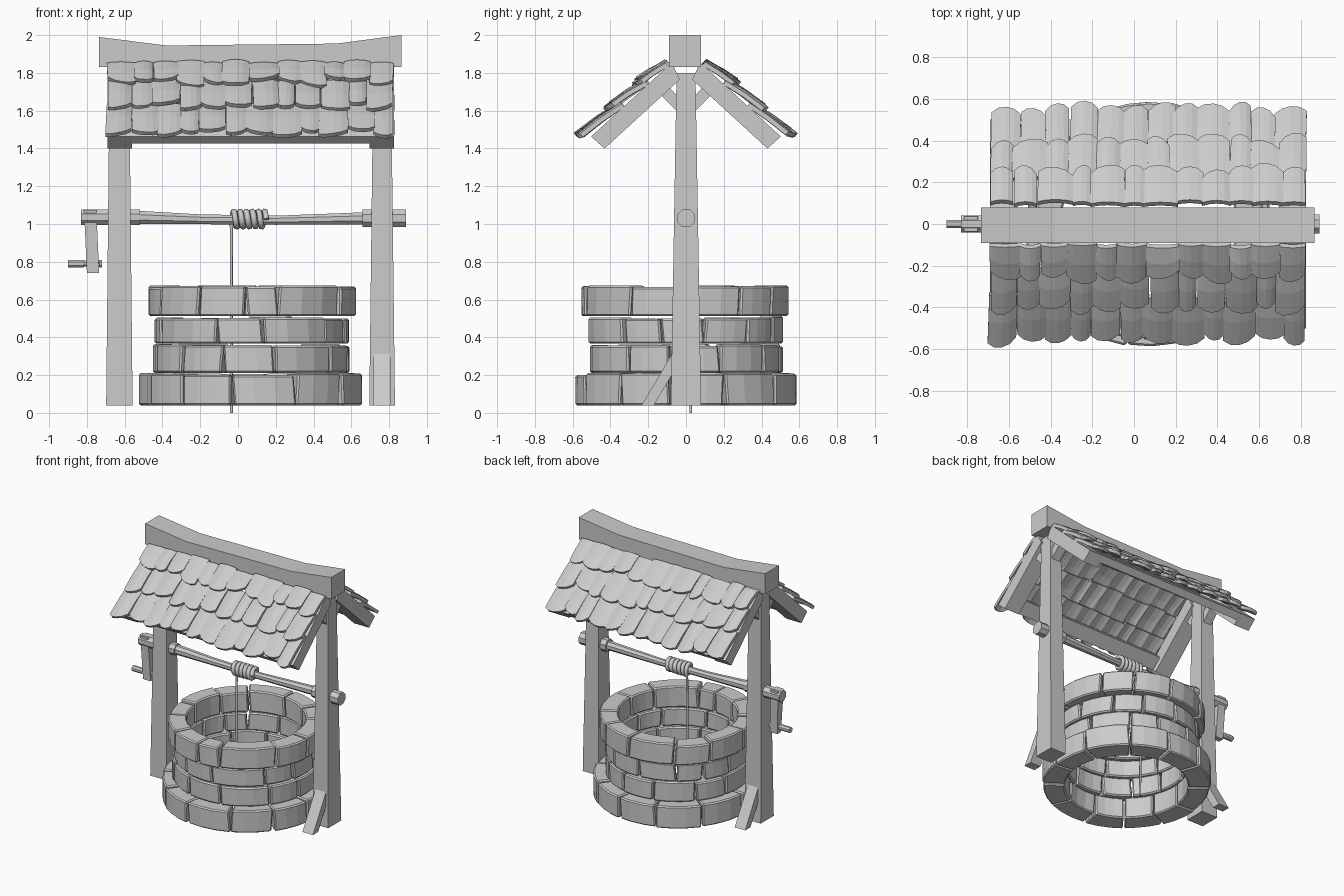
import bpy, bmesh, random
from math import sin, cos, pi, radians
from mathutils import Vector

random.seed(4)
R = random.uniform
if "Cube" in bpy.data.objects:
    bpy.data.objects.remove(bpy.data.objects["Cube"])

grey = bpy.data.materials.new("plain grey")
grey.use_nodes = True
COLOUR = (0.6, 0.6, 0.6, 1)
grey.diffuse_color = COLOUR
grey.node_tree.nodes["Principled BSDF"].inputs["Base Color"].default_value = COLOUR


def build(name, parts, bevel=0):
    """Make one object from parts; each part is a list of loops, lofted and capped."""
    bm = bmesh.new()
    for loops in parts:
        rings = [[bm.verts.new(p) for p in loop] for loop in loops]
        n = len(rings[0])
        for a, b in zip(rings, rings[1:]):
            for i in range(n):
                j = (i + 1) % n
                bm.faces.new((a[i], a[j], b[j], b[i]))
        bm.faces.new(rings[0][::-1])
        bm.faces.new(rings[-1])
    bmesh.ops.recalc_face_normals(bm, faces=bm.faces)
    me = bpy.data.meshes.new(name)
    bm.to_mesh(me)
    bm.free()
    me.materials.append(grey)
    ob = bpy.data.objects.new(name, me)
    bpy.context.collection.objects.link(ob)
    if bevel:
        mod = ob.modifiers.new("worn edges", "BEVEL")
        mod.width, mod.segments = bevel, 1
        mod.limit_method, mod.angle_limit = "ANGLE", radians(40)
    return ob


def rect_z(x0, x1, y0, y1, z):
    return [(x0, y0, z), (x1, y0, z), (x1, y1, z), (x0, y1, z)]


def rect_x(x, y0, y1, z0, z1):
    return [(x, y0, z0), (x, y1, z0), (x, y1, z1), (x, y0, z1)]


def slab_x(x0, x1, outline):
    """Loops for a (y, z) outline extruded along x."""
    return [[(x, y, z) for y, z in outline] for x in (x0, x1)]


def rod(stations, sides=8):
    """Loops of a rod along x; stations are (x, z, radius)."""
    return [[(x, r * cos(2 * pi * (i + .5) / sides), z + r * sin(2 * pi * (i + .5) / sides))
             for i in range(sides)] for x, z, r in stations]


# Stone rings: z range, inner and outer radius, joint angles seen from the front
WELL_X = 0.07
RINGS = [("base_stones", .04, .205, .435, .59, (-38, -10, 24, 54)),
         ("lower_stones", .212, .36, .425, .515, (-45, -17, 14, 54)),
         ("upper_stones", .367, .505, .425, .515, (-70, -21, 7, 50)),
         ("rim_stones", .512, .668, .42, .55, (-30, -3, 15, 58))]
for name, z0, z1, ri, ro, front in RINGS:
    rest = 360 - front[-1] + front[0]
    joints = list(front)
    for k in range(1, 9):
        joints.append(front[-1] + rest * k / 9 + R(-4, 4))
    joints.append(front[0] + 360)
    bricks = []
    for a, b in zip(joints, joints[1:]):
        gap, out, top, lean = .6, R(-.008, .008), R(-.008, .008), R(-.8, .8)
        loops = []
        for k in range(4):
            t = a + gap + (b - a - 2 * gap) * k / 3
            loop = []
            for r, z, s in ((ri, z0, -1), (ro + out, z0, -1),
                            (ro + out, z1 + top, 1), (ri, z1 + top, 1)):
                w = radians(t + s * lean)
                loop.append((WELL_X + r * sin(w), -r * cos(w), z))
            loops.append(loop)
        bricks.append(loops)
    build(name, bricks, .009)

# Tapered posts, foot braces and knee braces, turned half way round for the other side
for side, x, w0, w1 in (("right", -.628, .07, .052), ("left", .763, .068, .047)):
    build(side + "_post", [[rect_z(x - w0, x + w0, -.08, .08, .04),
                            rect_z(x - w1, x + w1, -.05, .05, 1.80)]])
    s = 1 if side == "right" else -1
    foot = [(.17 * s, .04), (.235 * s, .04), (.07 * s, .32), (.07 * s, .21)]
    build(side + "_foot_brace", [slab_x(x - .045, x + .045, foot)])
    for way, d in (("back", 1), ("front", -1)):
        knee = [(.04 * d, 1.59), (.04 * d, 1.67), (.13 * d, 1.77), (.17 * d, 1.72)]
        build(side + "_knee_brace_" + way, [slab_x(x - .035, x + .035, knee)])

# Sagging ridge beam
build("ridge_beam", [[rect_x(x, -.09, .08, z0, z1) for x, z0, z1 in
                      ((-.735, 1.83, 1.99), (-.38, 1.835, 1.945),
                       (.52, 1.835, 1.955), (.865, 1.83, 2.0))]])

# Roof: rafters, eave rail and three courses of shingles on each slope
DOWN, UP = Vector((.737, -.676)), Vector((.676, .737))


def slope(x, s, h, d):
    """Point on a roof slope: s down from the ridge, h above the deck, d = side."""
    p = Vector((.075, 1.855)) + DOWN * s + UP * h
    return (x, d * p.x, p.y)


def shingle(x, half, s0, s1, d):
    lift, arch, turn, skew = R(.025, .04), R(.008, .018), R(-.03, .03), R(-.02, .02)
    loops = []
    for u in (-1, -.55, 0, .55, 1):
        end = s1 - .03 * abs(u) ** 2.5 + skew * u
        high = arch * (1 - u * u)
        section = [(s0, high), ((s0 + end) / 2, high + lift * .65), (end, high + lift)]
        section += [(s, h - .024) for s, h in reversed(section)]
        loops.append([slope(x + half * u + turn * (s - s0), s, h + .02, d)
                      for s, h in section])
    return loops


for way, d in (("back", 1), ("front", -1)):
    rafters = []
    for x0, x1 in ((-.69, -.56), (.695, .825)):
        rafters.append([[slope(x, s, h, d) for s, h in
                         ((0, 0), (.58, 0), (.57, -.095), (.03, -.095))] for x in (x0, x1)])
    build(way + "_rafters", rafters)
    build(way + "_eave_rail", [[[slope(x, s, h, d) for s, h in
                                 ((.47, 0), (.578, 0), (.574, -.055), (.47, -.055))]
                                for x in (-.56, .695)]])
    tiles = []
    for s0, s1 in ((.02, .215), (.17, .41), (.35, .615)):
        edges = [-.69 + 1.51 * k / 12 for k in range(13)]
        edges = [e if k in (0, 12) else e + R(-.025, .025) for k, e in enumerate(edges)]
        for a, b in zip(edges, edges[1:]):
            tiles.append(shingle((a + b) / 2, (b - a) / 2 + R(-.003, .006),
                                 s0 + R(-.01, .01), s1 + R(-.025, .02), d))
    build(way + "_shingles", tiles)

# Windlass axle with thick ends
build("axle", [rod([(-.83, 1.035, .045), (-.52, 1.035, .045), (-.519, 1.035, .037),
                    (-.2, 1.025, .028), (.2, 1.02, .026), (.659, 1.03, .034),
                    (.66, 1.03, .05), (.89, 1.03, .05)])])

# Crank arm and handle
build("crank_arm", [[rect_z(-.80, -.735, -.022, .022, .74),
                     rect_z(-.815, -.75, -.035, .035, 1.075)]])
build("crank_handle", [rod([(-.90, .79, .022), (-.82, .79, .022), (-.81, .79, .017),
                            (-.735, .79, .017), (-.734, .79, .022), (-.72, .79, .022)])])

# Rope: hanging length, then coils round the axle
points = [(-.035, .025, 0, .5), (-.035, .035, .97, .5)]
TURNS, STEPS = 5.5, 10
for i in range(int(TURNS * STEPS) + 1):
    t = i / STEPS
    points.append((-.03 + .18 * t / TURNS, .042 * cos(2 * pi * t),
                   1.026 + .042 * sin(2 * pi * t), 1))
curve = bpy.data.curves.new("rope", "CURVE")
curve.dimensions = "3D"
curve.bevel_depth, curve.bevel_resolution, curve.use_fill_caps = .016, 1, True
line = curve.splines.new("POLY")
line.points.add(len(points) - 1)
for p, (x, y, z, r) in zip(line.points, points):
    p.co, p.radius = (x, y, z, 1), r
curve.materials.append(grey)
bpy.context.collection.objects.link(bpy.data.objects.new("rope", curve))
